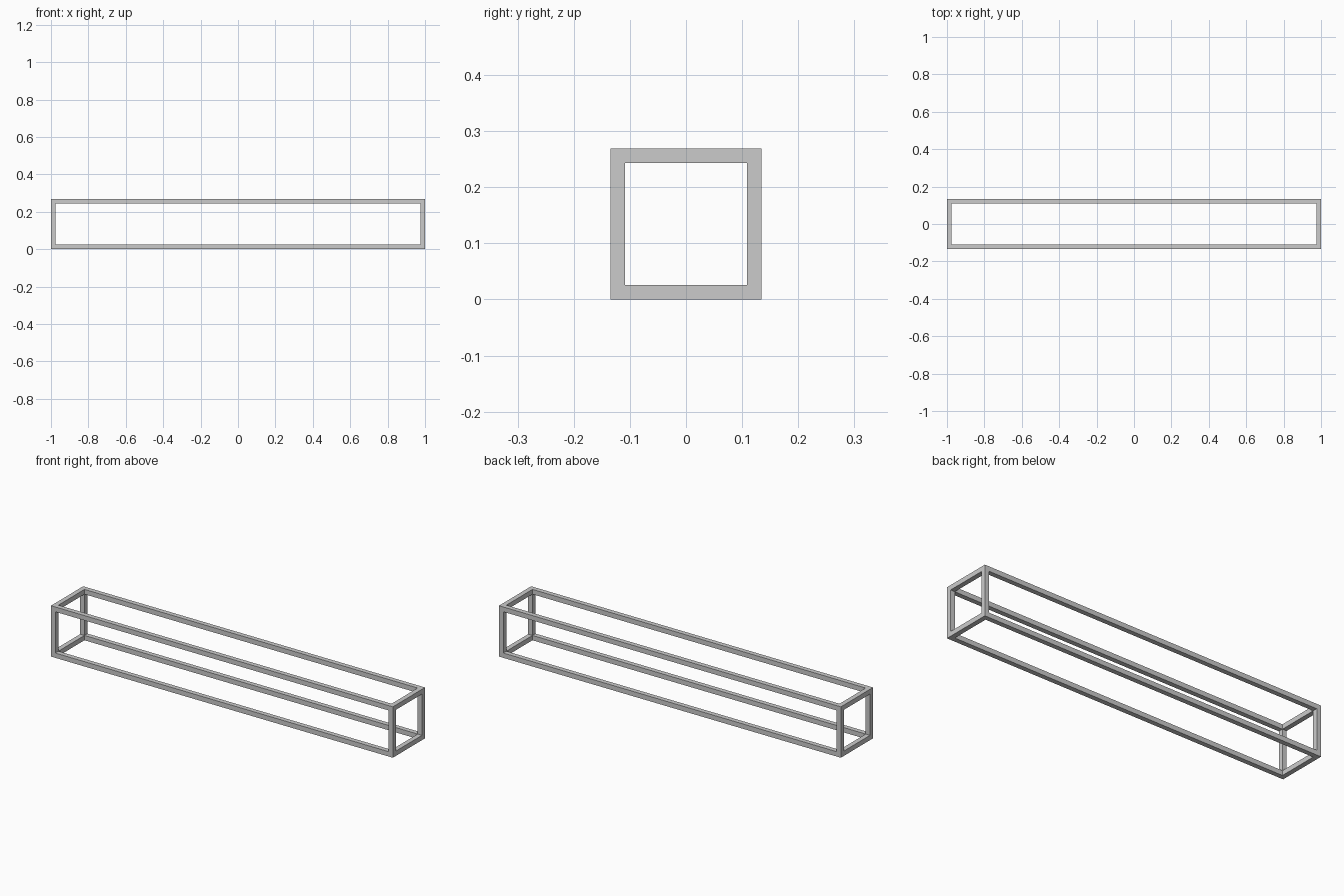
import bpy
from mathutils import Vector

if "Cube" in bpy.data.objects:
    bpy.data.objects.remove(bpy.data.objects["Cube"])

SIZE = Vector((2.0, 0.269, 0.269))   # outer size of the frame
BAR = 0.0255                         # square bar thickness
CENTRE = Vector((0, 0, SIZE.z / 2))


def box(name, size):
    bpy.ops.mesh.primitive_cube_add(size=1, location=CENTRE)
    obj = bpy.context.object
    obj.name = name
    obj.scale = size
    bpy.ops.object.transform_apply(location=False, rotation=False, scale=True)
    return obj


# Solid block that becomes the open frame of twelve bars
frame = box("box_frame", SIZE)

# One opening straight through along each axis
for axis, label in enumerate(("end", "side", "top")):
    size = SIZE - Vector((2 * BAR,) * 3)
    size[axis] = SIZE[axis] + 0.2
    cutter = box(label + "_opening_cutter", size)
    cutter.hide_render = True
    cutter.display_type = 'WIRE'
    cut = frame.modifiers.new(label + "_opening", 'BOOLEAN')
    cut.operation = 'DIFFERENCE'
    cut.solver = 'EXACT'
    cut.object = cutter

# Bake the openings and clear away the cutters
bpy.context.view_layer.objects.active = frame
for cut in list(frame.modifiers):
    cutter = cut.object
    bpy.ops.object.modifier_apply(modifier=cut.name)
    bpy.data.objects.remove(cutter)
